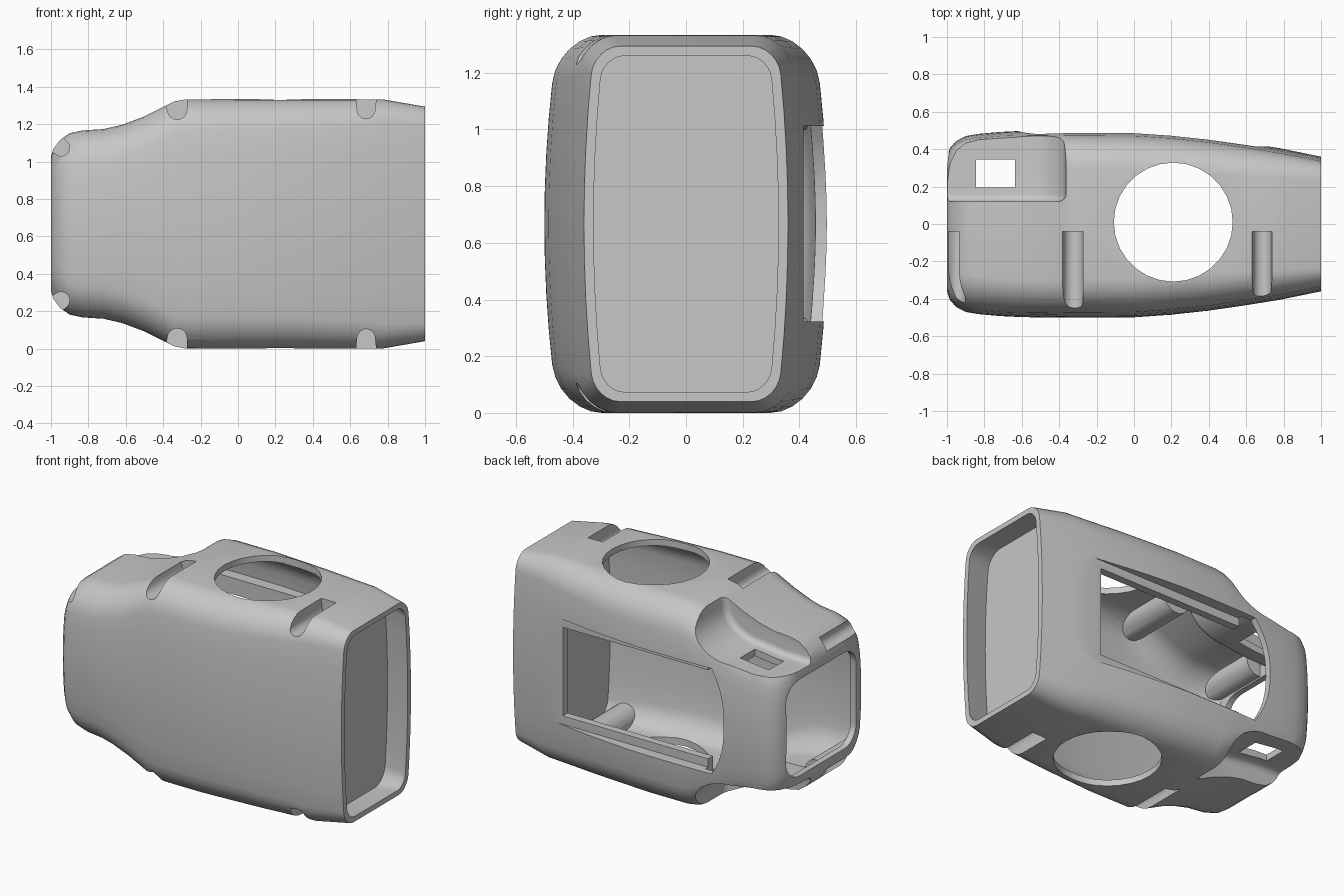
import bpy, bmesh, math
from mathutils import Vector

cube = bpy.data.objects.get("Cube")
if cube:
    bpy.data.objects.remove(cube, do_unlink=True)

MID = 0.667    # height of the mirror plane
WALL = 0.04

# Body stations: x, half width, half height, corner radius
STATIONS = [(-1.0, .36, .36, .15), (-.985, .405, .405, .16), (-.95, .445, .45, .17),
            (-.9, .47, .485, .17), (-.83, .482, .5, .17), (-.72, .492, .507, .17),
            (-.62, .497, .53, .17), (-.5, .5, .575, .17), (-.4, .5, .625, .17),
            (-.34, .5, .655, .17), (-.28, .5, .666, .17), (0, .499, .667, .17),
            (.2, .485, .667, .17), (.4, .463, .667, .16), (.6, .434, .667, .15),
            (.78, .405, .665, .13), (1.0, .36, .627, .1)]


def make(name, bm):
    bm.normal_update()
    bmesh.ops.recalc_face_normals(bm, faces=bm.faces)
    if bm.calc_volume(signed=True) < 0:
        bmesh.ops.reverse_faces(bm, faces=bm.faces)
    mesh = bpy.data.meshes.new(name)
    bm.to_mesh(mesh)
    bm.free()
    ob = bpy.data.objects.new(name, mesh)
    bpy.context.collection.objects.link(ob)
    return ob


def rounded(hw, hh, r, n=6):
    """Rounded rectangle outline around the origin."""
    pts = []
    for k, (sx, sy) in enumerate([(1, 1), (-1, 1), (-1, -1), (1, -1)]):
        for i in range(n + 1):
            a = math.pi / 2 * (k + i / n)
            pts.append((sx * (hw - r) + r * math.cos(a), sy * (hh - r) + r * math.sin(a)))
    return pts


def section(x, inset):
    """Body outline at x: rounded, with gently bulging sides."""
    i = 0
    while i < len(STATIONS) - 2 and x > STATIONS[i + 1][0]:
        i += 1
    a, b = STATIONS[i], STATIONS[i + 1]
    t = (x - a[0]) / (b[0] - a[0])
    w, h, r = (a[k] + (b[k] - a[k]) * t for k in (1, 2, 3))
    w, h, r = w - inset, h - inset, max(r - inset / 2, .04)
    out = rounded(w, h, r)
    side = [h - r - (h - r) * 2 * k / 8 for k in range(1, 8)]
    n = len(out) // 4
    out = out[:2 * n] + [(-w, z) for z in side] + out[2 * n:] + [(w, -z) for z in side]
    return [Vector((x, y * (1 - .1 * (z / h) ** 2), MID + z)) for y, z in out]


def loft(name, x0, x1, inset):
    xs = [x0] + [s[0] for s in STATIONS if x0 + .005 < s[0] < x1 - .005] + [x1]
    bm = bmesh.new()
    rings = [[bm.verts.new(p) for p in section(x, inset)] for x in xs]
    for a, b in zip(rings, rings[1:]):
        for i in range(len(a)):
            j = (i + 1) % len(a)
            bm.faces.new((a[i], a[j], b[j], b[i]))
    bm.faces.new(rings[0])
    bm.faces.new(rings[-1])
    return make(name, bm)


def prism(name, pts, axis, lo, hi, bevel=0):
    """Extrude a 2D outline along an axis; bevel softens the low end."""
    def place(p, d):
        q = list(p)
        q.insert(axis, d)
        return q
    bm = bmesh.new()
    a = [bm.verts.new(place(p, lo)) for p in pts]
    b = [bm.verts.new(place(p, hi)) for p in pts]
    cap = bm.faces.new(a)
    bm.faces.new(b)
    for i in range(len(a)):
        j = (i + 1) % len(a)
        bm.faces.new((a[i], a[j], b[j], b[i]))
    bm.normal_update()
    bmesh.ops.recalc_face_normals(bm, faces=bm.faces)
    if bevel:
        bmesh.ops.bevel(bm, geom=list(cap.edges), offset=bevel, segments=5,
                        profile=.5, affect='EDGES')
    return make(name, bm)


def box(name, x0, x1, y0, y1, z0, z1):
    return prism(name, [(x0, z0), (x1, z0), (x1, z1), (x0, z1)], 1, y0, y1)


def cut(target, cutter):
    mod = target.modifiers.new("cut", 'BOOLEAN')
    mod.operation, mod.solver, mod.object = 'DIFFERENCE', 'EXACT', cutter
    bpy.context.view_layer.update()
    result = bpy.data.meshes.new_from_object(
        target.evaluated_get(bpy.context.evaluated_depsgraph_get()))
    target.modifiers.clear()
    target.data = result
    bpy.data.objects.remove(cutter, do_unlink=True)


def groove(cx, cz, r, direction, sign, grow):
    """U channel along y, open towards the given direction."""
    d = Vector(direction).normalized()
    s = Vector((-d.y, d.x))
    c = Vector((cx, cz))
    R = r + grow
    pts = [c + d * .3 + s * R * 1.25, c + d * .05 + s * R * 1.1]
    for i in range(9):
        a = math.pi * i / 8
        pts.append(c + s * R * math.cos(a) - d * R * math.sin(a))
    pts += [c + d * .05 - s * R * 1.1, c + d * .3 - s * R * 1.25]
    pts = [(p.x, MID + sign * (p.y - MID)) for p in pts]
    return prism("groove_cutter", pts, 1, -.7, -.04 + grow)


def step(sign, grow):
    """Scooped shelf at the back of the narrow end."""
    pts = [(-1.2, 1.03), (-.8, 1.04), (-.64, 1.06)]
    for i in range(1, 9):
        a = math.pi / 2 * i / 8
        pts.append((-.64 + .27 * math.sin(a), 1.06 + .2 * (1 - math.cos(a))))
    pts += [(-.335, 1.5), (-1.2, 1.5)]
    pts = [(x + grow, MID + sign * (z - grow - MID)) for x, z in pts]
    return prism("step_cutter", pts, 1, .12 - grow, .8, .04)


def window(name, x0, x1, hz, bow, y0):
    """Window cutter with a bowed edge towards the narrow end."""
    pts = [(x1, MID + hz), (x1, MID - hz)]
    for i in range(13):
        t = -1 + i / 6
        pts.append((x0 + bow * abs(t) ** 2.5, MID + hz * t))
    return prism(name, pts, 1, y0, .9)


# Hollow shell: outer body and inner cavity, both following the dents
housing = loft("housing_shell", -1.0, 1.0, 0)
cavity = loft("cavity_cutter", -.96, .80, WALL)
cut(cavity, box("window_frame", -.45, .9, .365, .9, .27, 2 * MID - .27))
for target, grow in ((housing, 0), (cavity, WALL)):
    for sign in (1, -1):
        cut(target, step(sign, grow))
        cut(target, groove(-.325, 1.277, .052, (-.1, 1), sign, grow))
        cut(target, groove(.685, 1.277, .048, (0, 1), sign, grow))
        cut(target, groove(-.945, 1.075, .045, (-.8, .6), sign, grow))
cut(housing, cavity)

# Recess in the wide end
cut(housing, loft("end_recess", .83, 1.0, .034))
rim = [(p.y, p.z) for p in section(1.0, .034)]
cut(housing, prism("rim_cutter", rim, 0, .985, 1.1))

# Opening in the narrow end
opening = [(y + .025, z + MID) for y, z in rounded(.355, .315, .12)]
cut(housing, prism("end_opening", opening, 0, -1.2, -.88))

# Back window with stepped frame
cut(housing, window("window_recess", -.62, .72, .345, .1, .415))
cut(housing, window("window_opening", -.615, .60, .29, .07, .3))

# Round holes and small slots through top and bottom
circle = [(.21 + .318 * math.cos(math.tau * i / 28), .01 + .318 * math.sin(math.tau * i / 28))
          for i in range(28)]
cut(housing, prism("round_hole", circle, 2, -.5, 2))
cut(housing, prism("slot_hole", [(-.845, .195), (-.635, .195), (-.635, .345), (-.845, .345)], 2, -.5, 2))

# Material and shading
grey = bpy.data.materials.new("plain_grey")
grey.use_nodes = True
colour = (.57, .57, .57, 1)
grey.diffuse_color = colour
grey.node_tree.nodes["Principled BSDF"].inputs["Base Color"].default_value = colour
housing.data.materials.clear()
housing.data.materials.append(grey)
for poly in housing.data.polygons:
    poly.material_index = 0
bpy.ops.object.select_all(action='DESELECT')
housing.select_set(True)
bpy.context.view_layer.objects.active = housing
bpy.ops.object.shade_smooth_by_angle(angle=math.radians(32))
